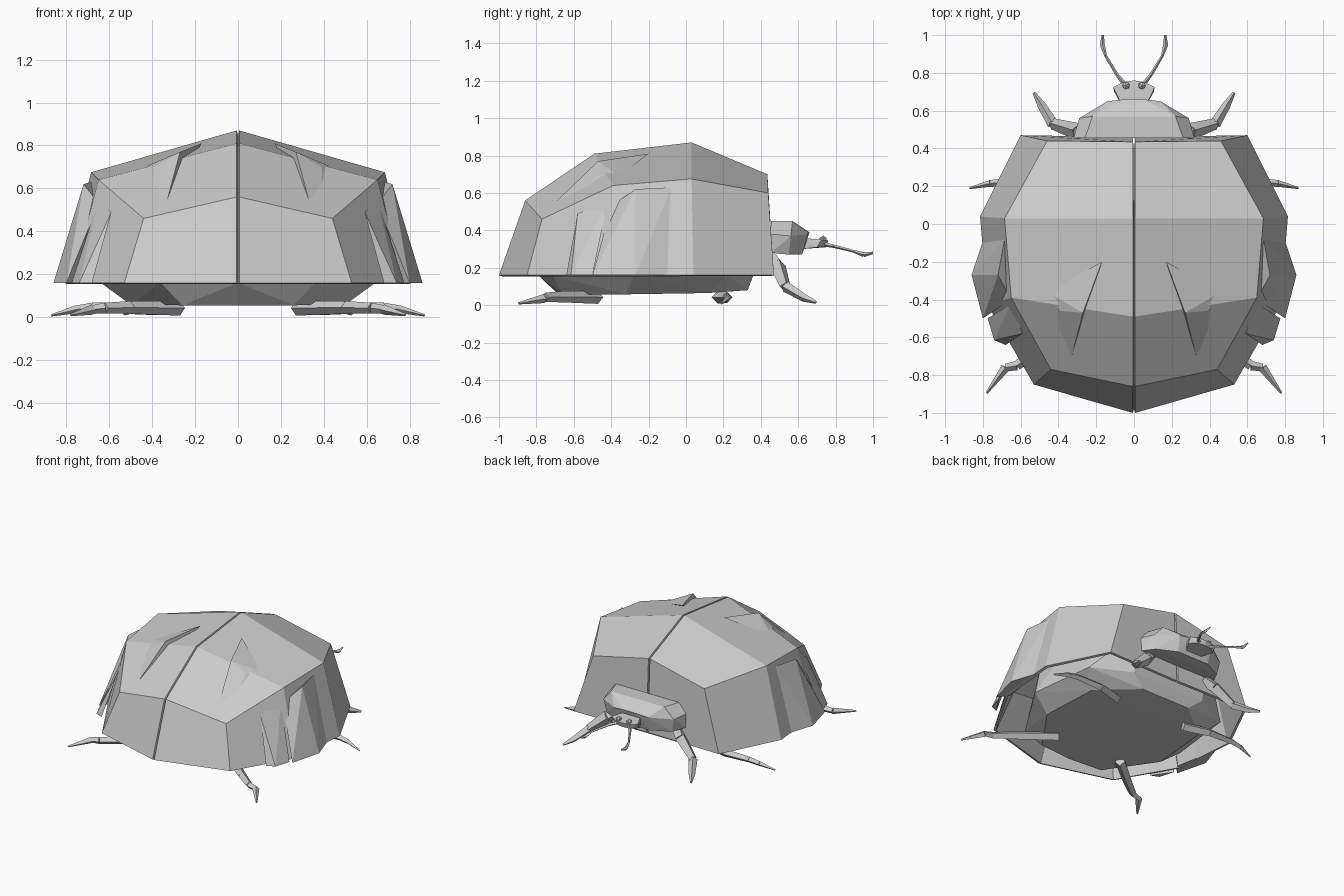
import bpy, bmesh
from mathutils import Vector


def finish(name, bm, mirror=True, thickness=0):
    bmesh.ops.recalc_face_normals(bm, faces=bm.faces[:])
    me = bpy.data.meshes.new(name)
    bm.to_mesh(me)
    bm.free()
    ob = bpy.data.objects.new(name, me)
    bpy.context.collection.objects.link(ob)
    if thickness:
        s = ob.modifiers.new("thickness", 'SOLIDIFY')
        s.thickness = thickness
        s.offset = -1
    if mirror:
        ob.modifiers.new("mirror", 'MIRROR')
    return ob


def both(pts):
    return pts + [(-x, y, z) for x, y, z in pts if x > 0]


def hull(name, pts, mirror=False):
    bm = bmesh.new()
    for p in pts:
        bm.verts.new(p)
    res = bmesh.ops.convex_hull(bm, input=bm.verts[:])
    loose = [v for v in bm.verts if not v.link_faces]
    bmesh.ops.delete(bm, geom=loose, context='VERTS')
    return finish(name, bm, mirror)


def limb(name, path, radii, sides=4):
    # one tapered prism per segment: (start radius, end radius)
    bm = bmesh.new()
    for a, b, (r1, r2) in zip(path, path[1:], radii):
        a, b = Vector(a), Vector(b)
        d = b - a
        m = d.to_track_quat('Z', 'Y').to_matrix().to_4x4()
        m.translation = (a + b) / 2
        bmesh.ops.create_cone(bm, cap_ends=True, segments=sides, radius1=r1,
                              radius2=r2, depth=d.length, matrix=m)
    return finish(name, bm)


# wing cases: centre line, shoulder ridge and rim of one half
g = 0.006
C = [(g, .435, .70), (g, .03, .87), (g, -.49, .81), (g, -.86, .56), (g, -1, .16)]
M = [(.46, .44, .60), (.685, .03, .675), (.65, -.39, .64), (.44, -.77, .46)]
R = [(.60, .47, .16), (.815, .04, .16), (.775, -.43, .16), (.53, -.85, .16)]
bm = bmesh.new()
c, m, r = [[bm.verts.new(p) for p in row] for row in (C, M, R)]
front = bm.verts.new((g, .46, .16))
for i in range(3):
    bm.faces.new((c[i], c[i + 1], m[i + 1], m[i]))
    bm.faces.new((m[i], m[i + 1], r[i + 1], r[i]))
bm.faces.new((c[3], c[4], r[3], m[3]))
bm.faces.new((c[0], m[0], r[0], front))
finish("wing_case", bm, thickness=.02)

# raised facets on the wing cases
hull("side_bulge", [(.685, -.08, .63), (.72, -.27, .62), (.65, -.40, .53),
                    (.80, -.09, .16), (.86, -.27, .16), (.80, -.50, .16),
                    (.74, -.42, .16)], True)
hull("rear_bulge", [(.65, -.42, .55), (.59, -.58, .49), (.775, -.50, .16),
                    (.74, -.615, .16), (.68, -.64, .16)], True)
hull("back_ridge", [(.17, -.20, .81), (.27, -.47, .77), (.34, -.74, .51),
                    (.46, -.36, .69), (.39, -.46, .70), (.40, -.73, .48)], True)

# body under the wing cases
hull("body", both([
    (.20, .33, .08), (.47, .12, .065), (.50, -.32, .058), (.26, -.66, .055), (0, -.68, .055),
    (.30, .36, .16), (.58, .22, .16), (.64, -.28, .16), (.36, -.72, .16), (0, -.79, .16),
    (.32, .40, .45), (.55, .05, .50), (.52, -.35, .48), (.28, -.68, .36), (0, -.76, .38),
    (0, .40, .55), (.2, .05, .69), (.2, -.38, .69)]))

# thorax shield
hull("thorax", both([
    (.32, .455, .28), (.27, .55, .27), (.13, .62, .27),
    (.32, .455, .38), (.29, .56, .37), (.14, .65, .38), (.05, .66, .39),
    (.26, .455, .45), (.22, .57, .45)]))

# head
hull("head", both([
    (.06, .62, .30), (.105, .70, .31), (.06, .74, .31), (.0, .75, .31),
    (.06, .62, .36), (.11, .725, .35), (.06, .75, .345), (.0, .76, .345)]))

# eyes
bm = bmesh.new()
bmesh.ops.create_icosphere(bm, subdivisions=1, radius=.022)
bmesh.ops.translate(bm, vec=(.042, .733, .35), verts=bm.verts[:])
finish("eye", bm)

# antennae
limb("antenna", [(.05, .74, .325), (.09, .79, .315), (.15, .89, .29),
                 (.168, .95, .27), (.165, 1.0, .28)],
     [(.012, .009), (.009, .007), (.007, .013), (.013, .006)])

# legs
limb("front_leg", [(.24, .45, .26), (.30, .49, .21), (.43, .53, .10),
                   (.49, .63, .04), (.53, .695, .015)],
     [(.04, .04), (.045, .03), (.03, .022), (.022, .008)])
limb("middle_leg", [(.29, .17, .042), (.48, .22, .042), (.68, .22, .045),
                    (.76, .215, .035), (.87, .19, .008)],
     [(.034, .03), (.028, .022), (.022, .018), (.018, .005)])
limb("rear_leg", [(.27, -.47, .042), (.50, -.66, .045), (.62, -.75, .042),
                  (.68, -.76, .035), (.78, -.895, .01)],
     [(.035, .03), (.03, .025), (.025, .02), (.024, .006)])
